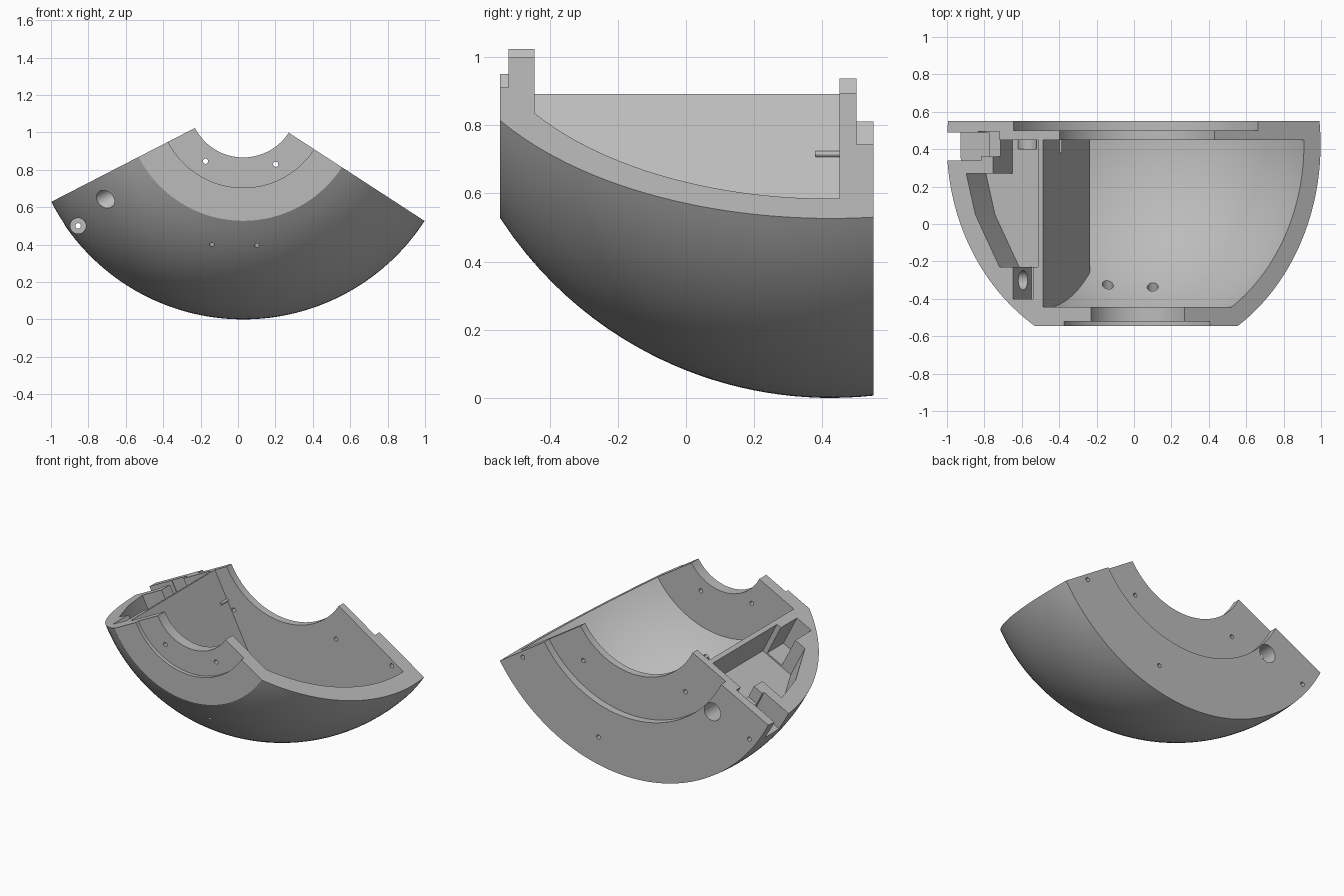
import bpy, bmesh
from math import cos, sin, radians, sqrt, pi
from mathutils import Vector

cube = bpy.data.objects.get("Cube")
if cube:
    bpy.data.objects.remove(cube)

CX, CZ, CY = 0.028, 1.156, 0.425      # lathe axis (along y) and sphere centre
R_OUT, R_IN = 1.156, 1.05
A_LEFT, A_RIGHT = radians(207.2), radians(327)
ALONG = Vector((cos(A_LEFT), 0, sin(A_LEFT)))      # outward along the left cut
DEEP = Vector((-sin(A_LEFT), 0, cos(A_LEFT)))      # down into the left cut
AXIS = Vector((CX, 0, CZ))


def finish(bm, name):
    bmesh.ops.recalc_face_normals(bm, faces=bm.faces)
    mesh = bpy.data.meshes.new(name)
    bm.to_mesh(mesh)
    bm.free()
    obj = bpy.data.objects.new(name, mesh)
    bpy.context.collection.objects.link(obj)
    return obj


def polar(r, a, y):
    return Vector((CX + r * cos(a), y, CZ + r * sin(a)))


def cut_point(u, y, d):
    return AXIS + ALONG * u + DEEP * d + Vector((0, y, 0))


def loft(name, rings):
    """Skin closed rings of points and cap both ends."""
    bm = bmesh.new()
    rows = [[bm.verts.new(p) for p in ring] for ring in rings]
    n = len(rows[0])
    for a, b in zip(rows, rows[1:]):
        for i in range(n):
            j = (i + 1) % n
            bm.faces.new((a[i], a[j], b[j], b[i]))
    bm.faces.new(rows[0])
    bm.faces.new(rows[-1])
    return finish(bm, name)


def lathe(name, profile, a0, a1, steps=72):
    return loft(name, [[polar(r, a0 + (a1 - a0) * i / steps, y) for r, y in profile]
                       for i in range(steps + 1)])


def arc(radius, y0, y1, steps=28):
    ys = [y0 + (y1 - y0) * i / steps for i in range(steps + 1)]
    return [(sqrt(radius ** 2 - (y - CY) ** 2), y) for y in ys]


def pocket(name, outline, depth):
    return loft(name, [[cut_point(u, y, d) for u, y in outline] for d in (-0.1, depth)])


def rect(u0, u1, y0, y1):
    return [(u0, y0), (u1, y0), (u1, y1), (u0, y1)]


def rod(name, p, q, radius, sides=24):
    p, q = Vector(p), Vector(q)
    turn = (q - p).to_track_quat('Z', 'Y')
    circle = [turn @ Vector((radius * cos(2 * pi * i / sides), radius * sin(2 * pi * i / sides), 0))
              for i in range(sides)]
    return loft(name, [[e + c for c in circle] for e in (p, q)])


def subtract(obj, cutter):
    cutter.hide_render = True
    mod = obj.modifiers.new("cut", 'BOOLEAN')
    mod.operation = 'DIFFERENCE'
    mod.solver = 'EXACT'
    mod.object = cutter
    graph = bpy.context.evaluated_depsgraph_get()
    mesh = bpy.data.meshes.new_from_object(obj.evaluated_get(graph))
    obj.modifiers.clear()
    obj.data = mesh
    bpy.data.objects.remove(cutter)


# Shell wedge with stepped flanges
shell = lathe("shell", arc(R_OUT, -0.545, 0.55) +
              [(0.757, 0.55), (0.757, 0.5), (0.48, 0.5), (0.48, 0.4),
               (0.29, 0.4), (0.29, -0.52), (0.452, -0.52), (0.452, -0.545)],
              A_LEFT, A_RIGHT)

# Main cavity, stopped by the partition on the left
cavity = lathe("cavity_cutter", arc(R_IN, -0.445, 0.45) + [(0.1, 0.45), (0.1, -0.445)],
               A_LEFT - 0.3, A_RIGHT + 0.3, 90)
top, low = cut_point(0.578, 0, -0.2), cut_point(0.578, 0, 0.55)
outline = [(top.x, top.z), (low.x, low.z), (low.x, -0.3), (-1.6, -0.3), (-1.6, top.z)]
subtract(cavity, loft("partition_block", [[(x, y, z) for x, z in outline] for y in (-1, 1)]))
subtract(shell, cavity)

# Side compartment, latch recess and rim notch in the left cut
subtract(shell, pocket("compartment_cutter",
                       [(0.608, -0.23), (0.84, -0.23), (0.985, 0.05), (1.04, 0.27),
                        (0.88, 0.27), (0.88, 0.45), (0.608, 0.45)], 0.23))
subtract(shell, pocket("box_cutter", rect(0.64, 0.76, -0.4, -0.22), 0.22))
subtract(shell, pocket("rim_notch_cutter", rect(0.95, 1.4, 0.34, 0.49), 0.14))
subtract(shell, pocket("ledge_cutter", rect(0.84, 0.97, 0.36, 0.495), 0.09))

# Large cable holes
subtract(shell, rod("side_hole", cut_point(0.7, -0.3, 0.12), cut_point(1.2, -0.3, 0.12), 0.052, 32))
subtract(shell, rod("back_hole", (-0.58, 0.4, 0.61), (-0.58, 0.7, 0.61), 0.06, 32))

# Counterbored corner screw
subtract(shell, rod("corner_bore", (-0.855, -0.3, 0.5), (-0.855, 0.33, 0.5), 0.042))
subtract(shell, rod("corner_screw", (-0.855, 0.2, 0.5), (-0.855, 0.7, 0.5), 0.015, 12))

# Flange screw holes: radius, angle, y range
for r, a, y0, y1 in ((0.37, 237, -0.7, -0.3), (0.37, 298, -0.7, -0.3),
                     (0.62, 233, 0.4, 0.7), (0.62, 308, 0.4, 0.7),
                     (0.97, 284, 0.4, 0.7), (0.97, 325, 0.4, 0.7)):
    a = radians(a)
    subtract(shell, rod("screw_hole", polar(r, a, y0), polar(r, a, y1), 0.014, 12))

# Countersunk holes through the curved wall
for x in (-0.14, 0.1):
    subtract(shell, rod("wall_hole", (x, -0.53, 0.36), (x, -0.23, 0.48), 0.013, 12))
    subtract(shell, rod("wall_countersink", (x, -0.37, 0.425), (x, -0.2, 0.49), 0.03, 16))

# Small peg on the partition
peg = rod("partition_peg", cut_point(0.576, 0.38, 0.2), cut_point(0.576, 0.46, 0.2), 0.009, 12)

grey = bpy.data.materials.new("plain_grey")
grey.use_nodes = True
colour = (0.5, 0.5, 0.5, 1)
grey.diffuse_color = colour
grey.node_tree.nodes["Principled BSDF"].inputs["Base Color"].default_value = colour

for obj in (shell, peg):
    obj.data.materials.clear()
    obj.data.materials.append(grey)
    bpy.ops.object.select_all(action='DESELECT')
    obj.select_set(True)
    bpy.context.view_layer.objects.active = obj
    bpy.ops.object.shade_smooth_by_angle(angle=radians(25))
